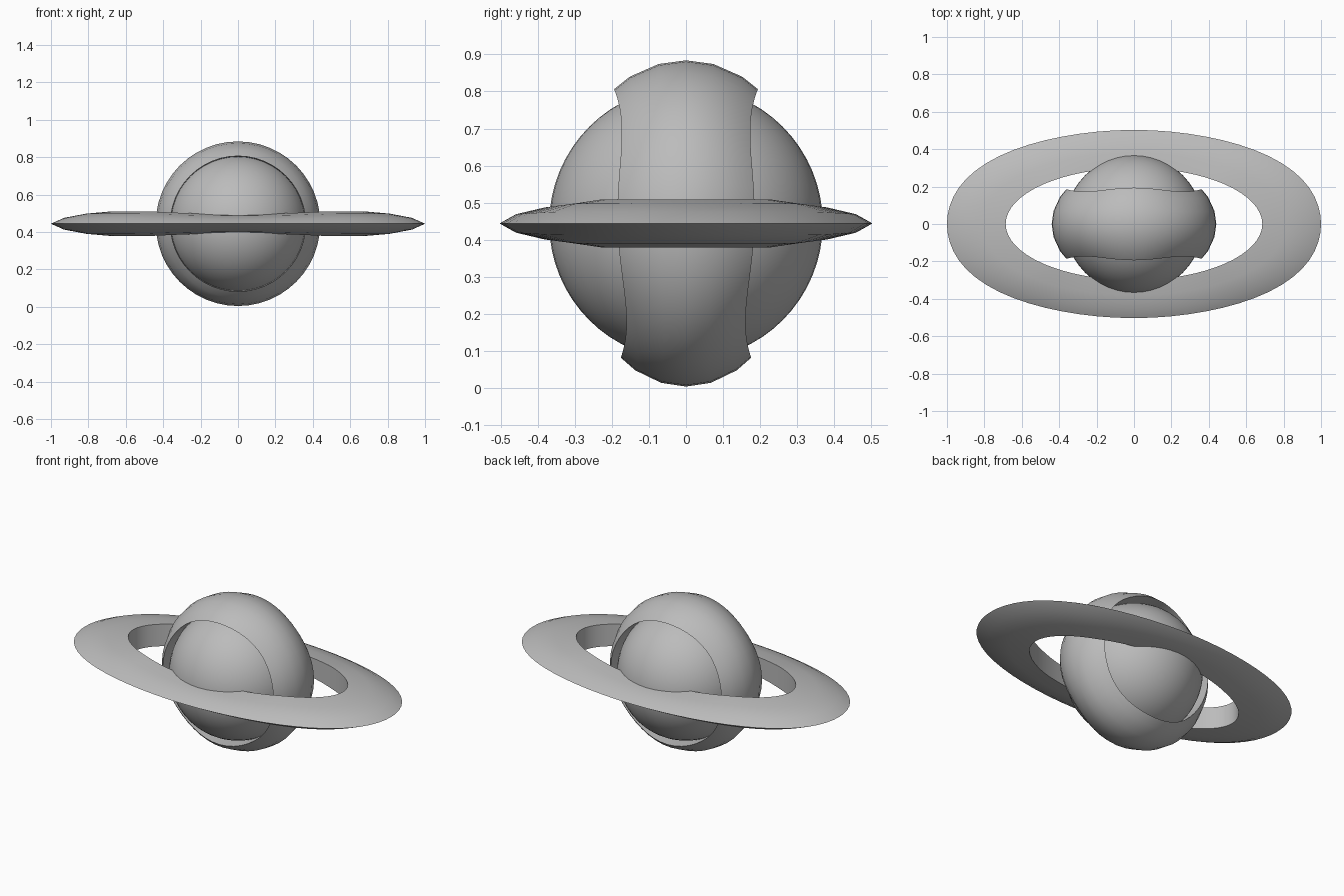
import bpy, bmesh, math
from math import sin, cos, pi

if "Cube" in bpy.data.objects:
    bpy.data.objects.remove(bpy.data.objects["Cube"])

ZC = 0.444
grey = bpy.data.materials.new("plain grey")
grey.diffuse_color = (0.5, 0.5, 0.5, 1)
grey.use_nodes = True
grey.node_tree.nodes["Principled BSDF"].inputs["Base Color"].default_value = grey.diffuse_color


def finish(bm, name, angle):
    bmesh.ops.recalc_face_normals(bm, faces=bm.faces)
    me = bpy.data.meshes.new(name)
    bm.to_mesh(me)
    bm.free()
    me.materials.append(grey)
    ob = bpy.data.objects.new(name, me)
    bpy.context.collection.objects.link(ob)
    ob.location.z = ZC
    bpy.ops.object.select_all(action='DESELECT')
    ob.select_set(True)
    bpy.context.view_layer.objects.active = ob
    bpy.ops.object.shade_smooth_by_angle(angle=math.radians(angle))
    return ob


def loft(name, section, n, angle):
    """Closed ring: section(t) gives the cross-section points at angle t."""
    bm = bmesh.new()
    rings = [[bm.verts.new(p) for p in section(2 * pi * i / n)] for i in range(n)]
    for i in range(n):
        a, b = rings[i], rings[(i + 1) % n]
        for j in range(len(a)):
            k = (j + 1) % len(a)
            bm.faces.new((a[j], a[k], b[k], b[j]))
    return finish(bm, name, angle)


# Inner globe
bm = bmesh.new()
bmesh.ops.create_uvsphere(bm, u_segments=48, v_segments=32, radius=0.369)
finish(bm, "globe", 40)


# Upright band around the globe: domed outside, straight inside, wavy rims
def band_section(t):
    w = 0.176 + 0.009 * cos(4 * t) + 0.009 * sin(t)
    prof = [(-1, 0.362), (-0.78, 0.396), (-0.38, 0.43), (0, 0.44),
            (0.38, 0.43), (0.78, 0.396), (1, 0.362), (0, 0.355)]
    return [(r * cos(t), u * w, r * sin(t)) for u, r in prof]


loft("upright_band", band_section, 48, 40)


# Flat oval ring: tall inner wall, tapering to a sharp outer rim
def ring_section(t):
    c, s = cos(t), sin(t)
    bulge = 1 + 0.028 * sin(2 * t) ** 2 * abs(c)
    ox, oy = c * bulge, 0.503 * s * bulge
    ix, iy = 0.686 * c, 0.30 * s
    h = 0.065 - 0.013 * max(0, 1 - (ix / 0.45) ** 2)

    def at(f, z):
        return (ix + (ox - ix) * f, iy + (oy - iy) * f, z)
    return [at(0, -h), at(0, h), at(0.4, h * 0.83), at(0.78, h * 0.48), at(1, 0),
            at(0.78, -h * 0.48), at(0.4, -h * 0.83)]


loft("flat_ring", ring_section, 64, 35)
